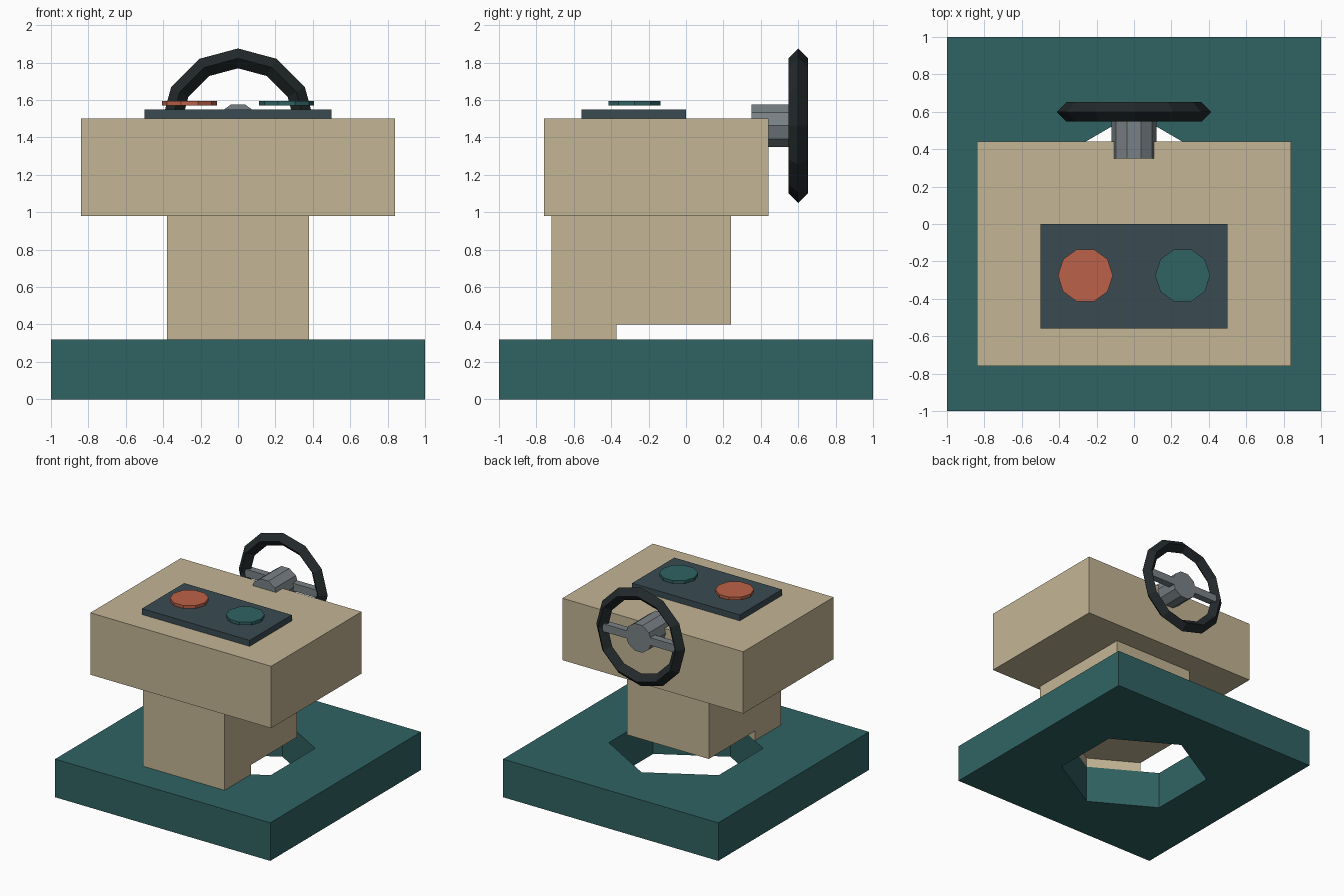
import bpy
from math import pi

if "Cube" in bpy.data.objects:
    bpy.data.objects.remove(bpy.data.objects["Cube"])


def material(name, r, g, b):
    m = bpy.data.materials.new(name)
    m.diffuse_color = (r, g, b, 1)
    m.use_nodes = True
    m.node_tree.nodes["Principled BSDF"].inputs["Base Color"].default_value = m.diffuse_color
    return m


tan = material("tan", 0.55, 0.46, 0.30)
teal = material("teal", 0.03, 0.125, 0.125)
slate = material("slate", 0.042, 0.07, 0.085)
red = material("red", 0.50, 0.12, 0.065)
steel = material("steel", 0.19, 0.22, 0.24)
rubber = material("rubber", 0.016, 0.022, 0.024)


def finish(name, mat):
    o = bpy.context.object
    o.name = name
    if mat:
        o.data.materials.append(mat)
    return o


def box(name, x, y, z, mat):
    """Box from (min, max) ranges on each axis."""
    bpy.ops.mesh.primitive_cube_add(size=1)
    o = finish(name, mat)
    for i, (a, b) in enumerate((x, y, z)):
        for v in o.data.vertices:
            v.co[i] = a if v.co[i] < 0 else b
    return o


def cyl(name, sides, r, depth, loc, mat, rot=(0, 0, 0)):
    bpy.ops.mesh.primitive_cylinder_add(vertices=sides, radius=r, depth=depth,
                                        location=loc, rotation=rot)
    return finish(name, mat)


# Base slab, column and console body
base = box("base_slab", (-1, 1), (-1, 1), (0, 0.32), teal)
column = box("column", (-0.38, 0.38), (-0.72, 0.24), (0.32, 0.98), tan)
box("console_body", (-0.84, 0.84), (-0.76, 0.44), (0.98, 1.50), tan)

# Hexagonal well through the slab, biting slightly into the column
cutter = cyl("well_cutter", 6, 0.59, 0.6, (0, 0, 0.1), None)
cutter.hide_render = True
cutter.hide_viewport = True
cutter.display_type = 'WIRE'
for part in (base, column):
    mod = part.modifiers.new("well", 'BOOLEAN')
    mod.operation = 'DIFFERENCE'
    mod.solver = 'EXACT'
    mod.object = cutter

# Control panel with two floating ten-sided buttons
box("control_panel", (-0.5, 0.5), (-0.56, 0), (1.50, 1.55), slate)
for name, x, mat in (("left_button", -0.26, red), ("right_button", 0.26, teal)):
    cyl(name, 10, 0.147, 0.025, (x, -0.275, 1.5825), mat, (0, 0, pi / 2))

# Hand wheel on the back: diamond-section rim, hub and crossbar
bpy.ops.mesh.primitive_torus_add(major_segments=12, minor_segments=4,
                                 major_radius=0.36, minor_radius=0.053,
                                 location=(0, 0.6, 1.4625), rotation=(pi / 2, 0, 0))
finish("wheel_rim", rubber)
hub = cyl("wheel_hub", 10, 0.12, 0.28, (0, 0.49, 1.4625), steel, (pi / 2, pi / 2, 0))
# Turn the hub so corners lie on the x axis and the top is flat
hub.rotation_euler = (pi / 2, 0, 0)
for v in hub.data.vertices:
    v.co.x, v.co.y = v.co.y, -v.co.x
box("wheel_crossbar", (-0.34, 0.34), (0.57, 0.63), (1.43, 1.495), steel)
